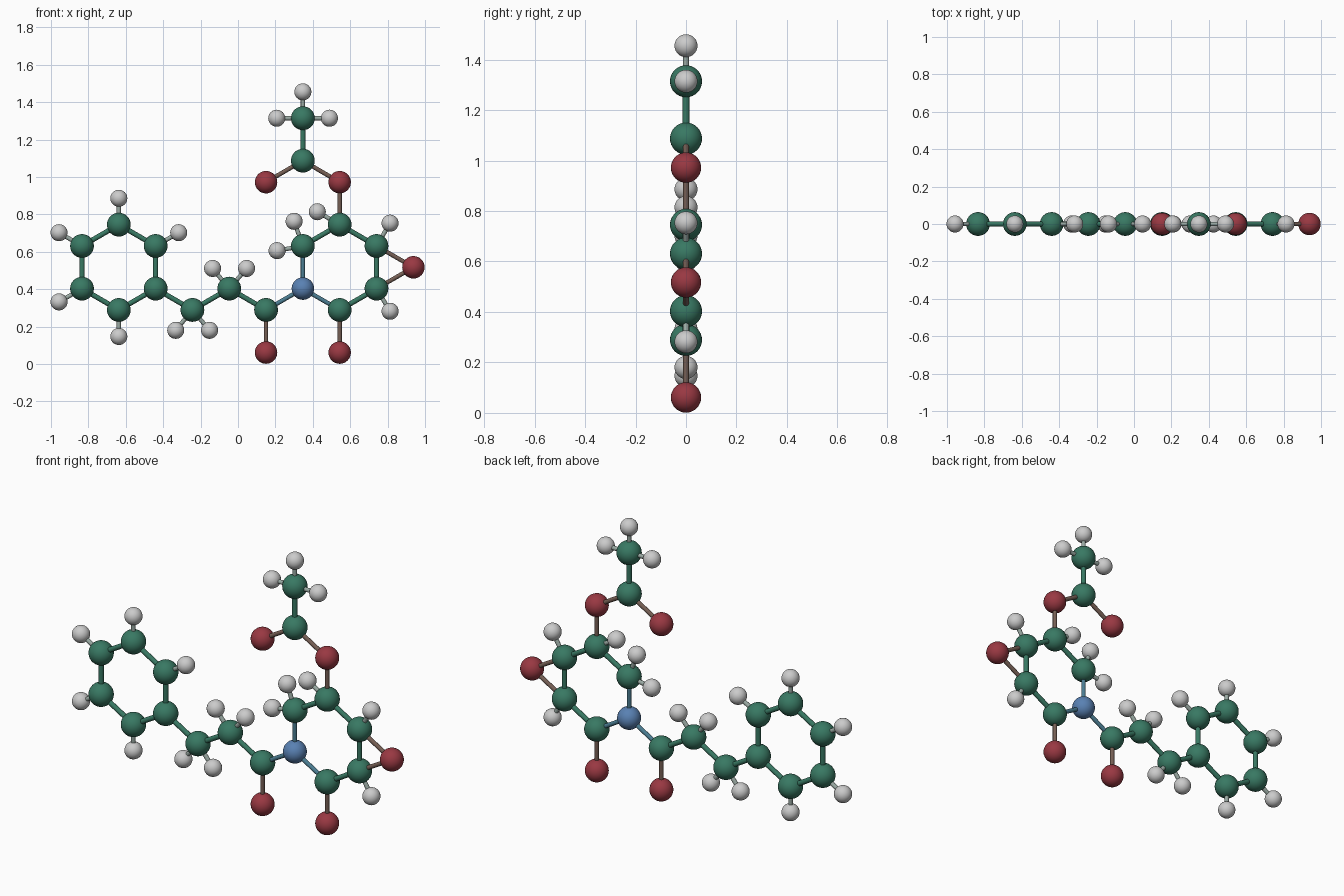
import bpy
from mathutils import Vector

if "Cube" in bpy.data.objects:
    bpy.data.objects.remove(bpy.data.objects["Cube"])

# element: (radius, colour); hydrogen stays plain grey
KINDS = {
    "carbon": (0.0635, (0.04, 0.19, 0.125)),
    "oxygen": (0.06, (0.32, 0.04, 0.055)),
    "nitrogen": (0.06, (0.10, 0.22, 0.45)),
    "hydrogen": (0.0455, None),
}
GREY = (0.6, 0.6, 0.6)
materials = {}


def paint(obj, name, colour):
    if colour is None:
        return
    if name not in materials:
        materials[name] = bpy.data.materials.new(name)
        materials[name].diffuse_color = (*colour, 1)
    obj.data.materials.append(materials[name])


def atom(kind, x, z):
    radius, colour = KINDS[kind]
    bpy.ops.mesh.primitive_uv_sphere_add(segments=32, ring_count=16, radius=radius, location=(x, 0, z))
    obj = bpy.context.object
    obj.name = kind + "_atom"
    bpy.ops.object.shade_smooth()
    paint(obj, kind, colour)


def bond(kind_a, a, kind_b, b):
    a, b = Vector((a[0], 0, a[1])), Vector((b[0], 0, b[1]))
    radius = 0.0135 if kind_a == kind_b else 0.0115
    bpy.ops.mesh.primitive_cylinder_add(vertices=16, radius=radius, depth=(b - a).length, location=(a + b) / 2)
    obj = bpy.context.object
    obj.name = f"{kind_a}_{kind_b}_bond"
    obj.rotation_euler = (b - a).to_track_quat('Z', 'Y').to_euler()
    bpy.ops.object.shade_smooth_by_angle()
    # bond colour is the blend of its two atoms
    ca, cb = KINDS[kind_a][1] or GREY, KINDS[kind_b][1] or GREY
    paint(obj, "_".join(sorted((kind_a, kind_b))), [(p + q) / 2 for p, q in zip(ca, cb)])


atoms = []


def add(kind, *points):
    atoms.extend((kind, p) for p in points)


# hexagonal lattice the skeleton is drawn on
DX, Z0, Z1, Z2, Z3 = 0.1968, 0.289, 0.403, 0.631, 0.745


def col(i):
    return -0.834 + i * DX


# phenyl ring
add("carbon", (col(0), Z1), (col(0), Z2), (col(1), Z0), (col(1), Z3), (col(2), Z1), (col(2), Z2))
add("hydrogen", (-0.957, 0.702), (-0.957, 0.332), (col(1), 0.886), (col(1), 0.147), (-0.317, 0.702))
# ethyl chain and carbonyl
add("carbon", (col(3), Z0), (col(4), Z1), (col(5), Z0))
add("hydrogen", (-0.333, 0.18), (-0.152, 0.18), (-0.136, 0.511), (0.046, 0.511))
add("oxygen", (col(5), 0.061))
# piperidine ring with epoxide
add("nitrogen", (col(6), Z1))
add("carbon", (col(6), Z2), (col(7), Z0), (col(7), Z3), (col(8), Z1), (col(8), Z2))
add("oxygen", (col(7), 0.061), (0.938, 0.517))
add("hydrogen", (0.209, 0.606), (0.30, 0.763), (0.424, 0.814), (0.813, 0.753), (0.813, 0.282))
# acetate group
add("oxygen", (col(7), 0.972), (col(5), 0.972))
add("carbon", (col(6), 1.087), (col(6), 1.314))
add("hydrogen", (col(6), 1.455), (0.207, 1.314), (0.489, 1.314))

for kind, point in atoms:
    atom(kind, *point)

# join neighbouring atoms
for i, (ka, a) in enumerate(atoms):
    for kb, b in atoms[i + 1:]:
        hydrogens = (ka, kb).count("hydrogen")
        reach = (0.25, 0.16, 0)[hydrogens]
        if (Vector(a) - Vector(b)).length < reach:
            bond(ka, a, kb, b)

for m in bpy.data.materials:
    if m.users and not m.is_grease_pencil:
        m.use_nodes = True
        m.node_tree.nodes["Principled BSDF"].inputs["Base Color"].default_value = m.diffuse_color
